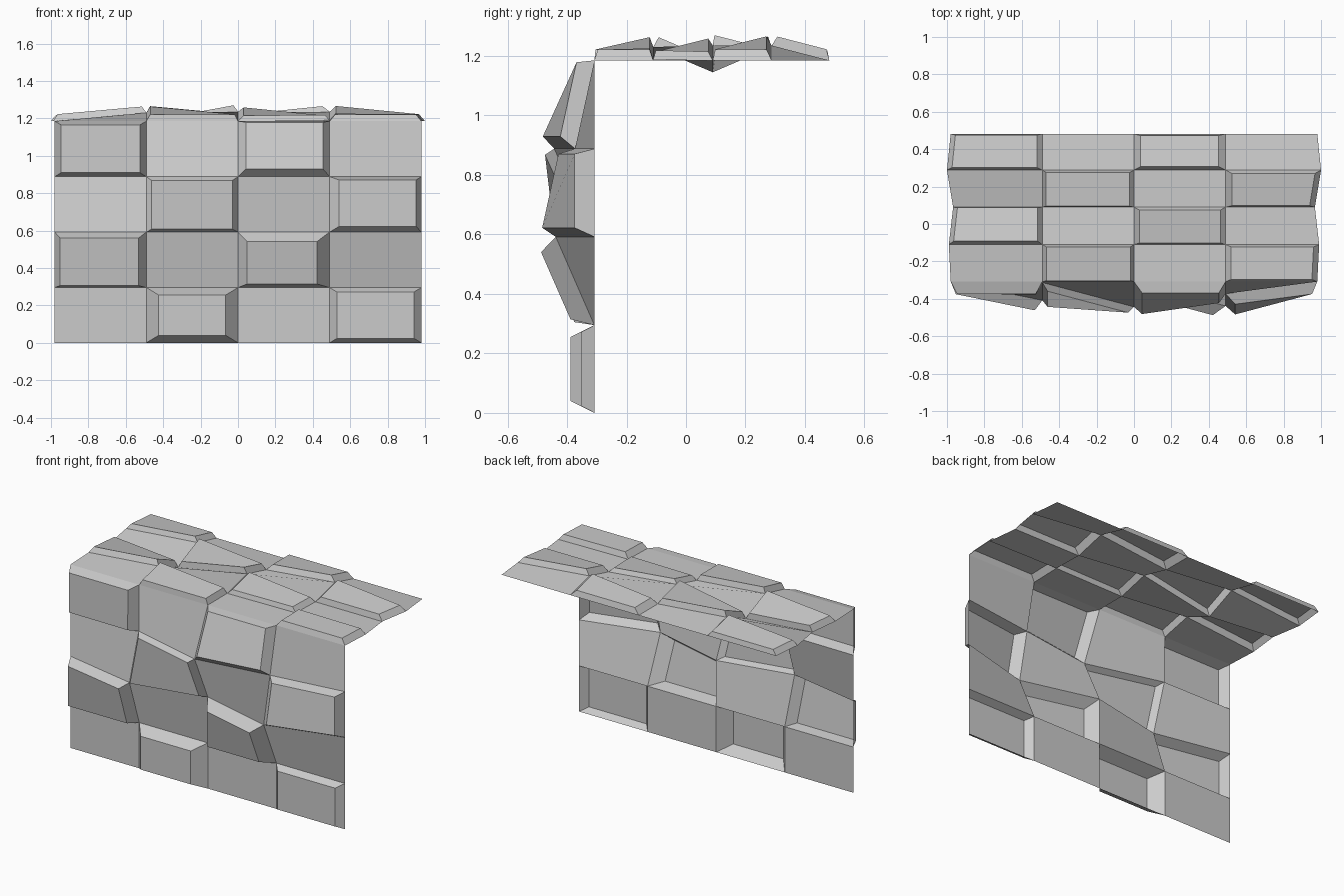
import bpy, bmesh
from mathutils import Vector

if "Cube" in bpy.data.objects:
    bpy.data.objects.remove(bpy.data.objects["Cube"])

XS = [-0.98, -0.49, 0.0, 0.49, 0.98]


def panel_sheet(name, rows, relief, place, raised):
    """4x4 sheet of tilted panels; raised = {(row, col): (face scale, depth)}."""
    bm = bmesh.new()
    grid = [[bm.verts.new(place(x, r, h)) for x, h in zip(XS, hs)]
            for r, hs in zip(rows, relief)]
    faces = {(j, i): bm.faces.new((grid[j][i], grid[j][i + 1],
                                   grid[j + 1][i + 1], grid[j + 1][i]))
             for j in range(4) for i in range(4)}
    bm.normal_update()
    normals = {k: f.normal.copy() for k, f in faces.items()}
    for key, (scale, depth) in raised.items():
        # raise the panel along its normal and shrink it about its centre
        f = bmesh.ops.extrude_discrete_faces(bm, faces=[faces[key]])["faces"][0]
        c = f.calc_center_median()
        for v in f.verts:
            v.co = c + (v.co - c) * scale + normals[key] * depth
    bm.normal_update()
    me = bpy.data.meshes.new(name)
    bm.to_mesh(me)
    bm.free()
    ob = bpy.data.objects.new(name, me)
    bpy.context.collection.objects.link(ob)


# front rock wall: outward relief at each grid corner
panel_sheet("rock_wall", [0, 0.295, 0.592, 0.888, 1.185],
            [[0] * 5,
             [0] * 5,
             [0, 0.10, 0.0, 0.13, 0],
             [0, 0.005, 0.135, 0.065, 0],
             [0] * 5],
            lambda x, z, h: Vector((x, -0.308 - h, z)),
            {(0, 1): (0.73, 0.08), (0, 3): (0.84, 0.045),
             (1, 0): (0.86, 0.065), (1, 2): (0.76, 0.075),
             (2, 1): (0.88, 0.04), (2, 3): (0.84, 0.06),
             (3, 0): (0.86, 0.065), (3, 2): (0.84, 0.055)})

# top rock ledge: upward relief, side edges slightly uneven in width
WIDTH = {-0.11: 0.99 / 0.98, 0.09: 0.967 / 0.98, 0.288: 1.0 / 0.98}


def ledge_point(x, y, h):
    w = WIDTH.get(y, 1) if abs(x) > 0.9 else 1
    return Vector((x * w, y, 1.185 + h))


panel_sheet("rock_ledge", [-0.308, -0.11, 0.09, 0.288, 0.482],
            [[0] * 5,
             [0, 0.045, 0.0, 0.005, 0],
             [0, -0.04, 0.05, 0.0, 0],
             [0, 0.045, 0.0, 0.05, 0],
             [0] * 5],
            ledge_point,
            {(0, 1): (0.92, 0.036), (0, 3): (0.88, 0.036),
             (1, 0): (0.90, 0.038), (1, 2): (0.88, 0.028),
             (2, 1): (0.91, 0.038), (2, 3): (0.87, 0.036),
             (3, 0): (0.89, 0.032), (3, 2): (0.85, 0.036)})
